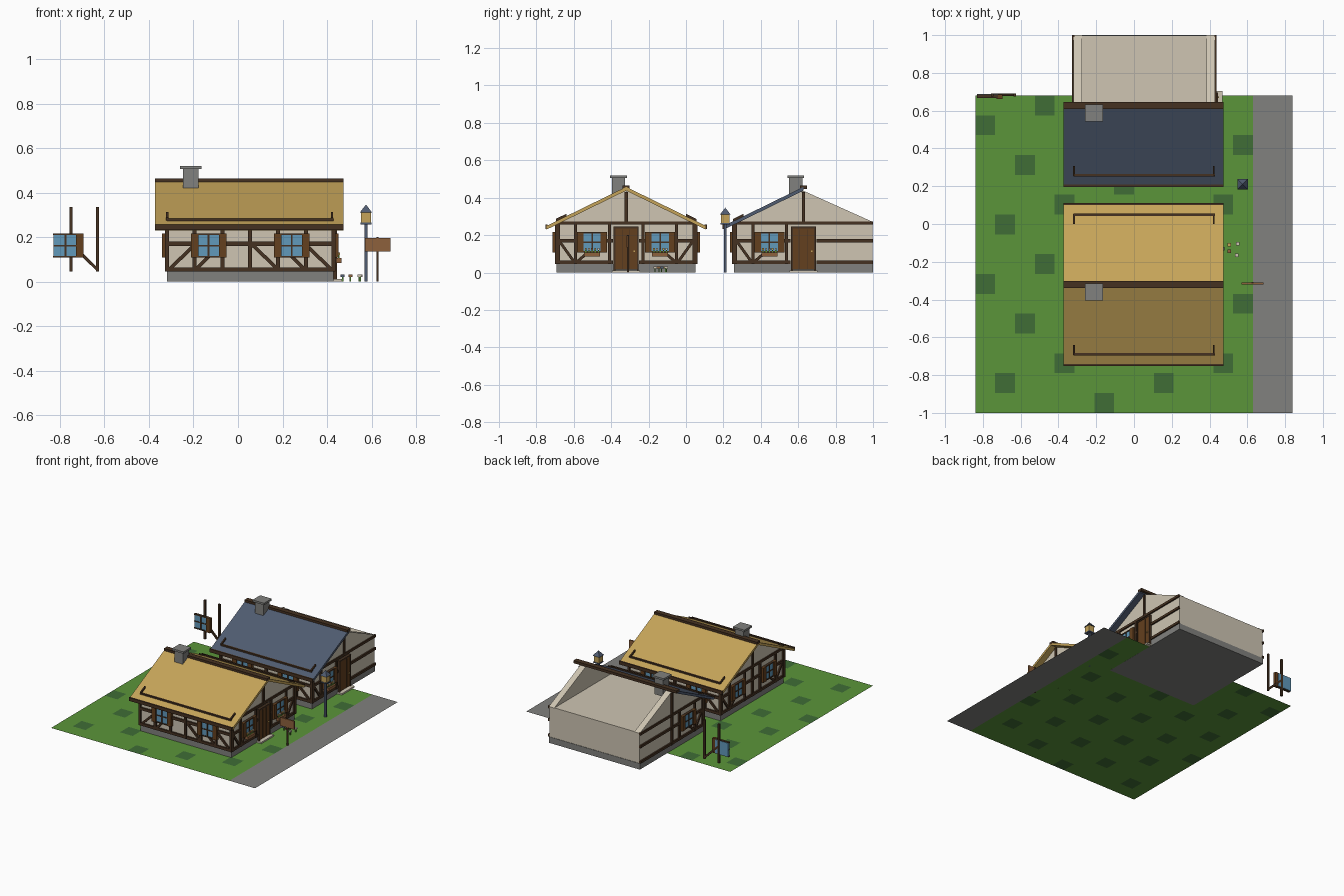
import bpy, bmesh, math
from mathutils import Matrix, Vector

cube = bpy.data.objects.get("Cube")
if cube:
    bpy.data.objects.remove(cube)


def material(name, rgb):
    m = bpy.data.materials.new(name)
    m.use_nodes = True
    col = (*rgb, 1)
    m.diffuse_color = col
    m.node_tree.nodes["Principled BSDF"].inputs["Base Color"].default_value = col
    return m


GRASS = material("grass", (.105, .3, .042))
DARK_GRASS = material("dark_grass", (.05, .155, .037))
STONE = material("stone", (.22, .22, .21))
PLASTER = material("plaster", (.62, .56, .45))
TIMBER = material("dark_timber", (.06, .031, .015))
DOOR = material("door_wood", (.125, .05, .013))
LIGHT_WOOD = material("light_wood", (.27, .12, .046))
GLASS = material("window_glass", (.12, .32, .5))
THATCH = material("thatch", (.56, .37, .1))
SLATE = material("slate", (.08, .107, .165))

parts = {}


def part(name, mat):
    if name not in parts:
        parts[name] = (bmesh.new(), mat)
    return parts[name][0]


def box(name, mat, lo, hi, frame=Matrix()):
    lo, hi = Vector(lo), Vector(hi)
    m = frame @ Matrix.Translation((lo + hi) / 2) @ Matrix.Diagonal((*(hi - lo), 1))
    bmesh.ops.create_cube(part(name, mat), size=1, matrix=m)


def prism(name, mat, outline, x0, x1):
    """Extrude a (y, z) outline along x."""
    bm = part(name, mat)
    a = [bm.verts.new((x0, y, z)) for y, z in outline]
    b = [bm.verts.new((x1, y, z)) for y, z in outline]
    bm.faces.new(a)
    bm.faces.new(b)
    for i in range(len(a)):
        j = (i + 1) % len(a)
        bm.faces.new((a[i], a[j], b[j], b[i]))


def beam(name, frame, u0, z0, u1, z1, w=.018, out=.009):
    """Timber lying on a wall; local x runs along it, local -y points outwards."""
    length = math.hypot(u1 - u0, z1 - z0)
    turn = Matrix.Rotation(-math.atan2(z1 - z0, u1 - u0), 4, 'Y')
    m = frame @ Matrix.Translation(((u0 + u1) / 2, 0, (z0 + z1) / 2)) @ turn
    box(name, TIMBER, (-length / 2, -out, -w / 2), (length / 2, .005, w / 2), m)


def window(name, frame, u, shutters=(-1, 1)):
    z0, z1 = .112, .213
    box(name + "_glass", GLASS, (u - .055, -.014, z0), (u + .055, .004, z1), frame)
    box(name + "_frame", TIMBER, (u - .004, -.018, z0), (u + .004, 0, z1), frame)
    box(name + "_frame", TIMBER, (u - .055, -.018, .159), (u + .055, 0, .166), frame)
    for z in (z0, z1):
        box(name + "_frame", TIMBER, (u - .056, -.018, z - .004), (u + .056, 0, z + .004), frame)
    for s in shutters:
        c = u + s * .063
        box(name + "_shutters", DOOR, (c - .017, -.022, z0 - .004), (c + .017, 0, z1 + .004), frame)


def flower_box(name, frame, u):
    box(name + "_flower_box", LIGHT_WOOD, (u - .043, -.036, .085), (u + .043, -.01, .107), frame)
    for i, mat in enumerate((THATCH, PLASTER, LIGHT_WOOD, THATCH, PLASTER)):
        c = u + (i - 2) * .017
        box(name + "_box_stems", GRASS, (c - .003, -.025, .105), (c + .003, -.02, .122), frame)
        box(f"{name}_blooms_{mat.name}", mat, (c - .005, -.028, .12), (c + .005, -.018, .132), frame)


CX, HX, HY = .055, .375, .372


def wall_frame(cy, side):
    dist = HX if side % 2 else HY
    return Matrix.Translation((CX, cy, 0)) @ Matrix.Rotation(side * math.pi / 2, 4, 'Z') \
        @ Matrix.Translation((0, -dist, 0))


def long_wall(name, f):
    """Seven posts, rails, braces and two shuttered windows."""
    t = name + "_timbers"
    for k in range(7):
        beam(t, f, -HX + k * .125, .045, -HX + k * .125, .27)
    for z in (.055, .17, .262):
        beam(t, f, -HX, z, HX, z, .02, .008)
    for s in (-1, 1):
        beam(t, f, s * .36, .06, s * .25, .165, .016, .007)
        beam(t, f, s * .01, .165, s * .12, .06, .016, .007) if s > 0 else None
        beam(t, f, s * .24, .06, s * .135, .165, .016, .007)
        window(name, f, s * .187)


def gable_wall(name, f, halves, door):
    """Rails and king post, with a window and bracing on each listed half."""
    t = name + "_timbers"
    for z in (.055, .17, .265):
        for s in (-1, 1):
            beam(t, f, s * (.07 if door else 0), z, s * HY, z, .018, .008)
    beam(t, f, -.08, .265, .08, .265, .018, .008)
    beam(t, f, 0, .27, 0, .43, .018)
    for s in halves:
        for u in (HY - .009, .27, .09):
            beam(t, f, s * u, .045, s * u, .26, .016)
        beam(t, f, s * .355, .165, s * .28, .06, .015, .007)
        beam(t, f, s * .26, .06, s * .19, .12, .015, .007)
        window(name, f, s * .182)
        if door:
            flower_box(name, f, s * .182)
    if door:
        box(name + "_door", DOOR, (-.058, -.012, .015), (.058, .003, .235), f)
        for s in (-1, 1):
            beam(name + "_door_frame", f, s * .062, .012, s * .062, .24, .01, .016)
            box(name + "_door_grooves", TIMBER, (s * .02 - .001, -.014, .02), (s * .02 + .001, 0, .23), f)
        beam(name + "_door_frame", f, -.067, .24, .067, .24, .01, .016)
        box(name + "_door_knob", THATCH, (.04, -.02, .11), (.048, -.01, .118), f)
        box(name + "_doorstep", PLASTER, (-.075, -.038, .001), (.075, 0, .012), f)
    else:
        beam(t, f, 0, .045, 0, .26)


def house(name, cy, roof_mat, slopes, base):
    x0, x1 = CX - HX, CX + HX
    box(name + "_foundation", STONE, (x0, cy - HY, base), (x1, cy + HY, .045))
    box(name + "_walls", PLASTER, (x0 + .003, cy - HY + .003, .045), (x1 - .003, cy + HY - .003, .27))
    for a, b in ((x0, x0 + .045), (x1 - .045, x1)):
        prism(name + "_gables", PLASTER, ((cy - HY, .27), (cy + HY, .27), (cy, .437)), a, b)

    # Walls: front, right, back, left
    halves = (-1, 1) if len(slopes) == 2 else (-1,)
    long_wall(name + "_front", wall_frame(cy, 0))
    gable_wall(name + "_right", wall_frame(cy, 1), halves, True)
    if len(slopes) == 2:
        long_wall(name + "_back", wall_frame(cy, 2))
    gable_wall(name + "_left", wall_frame(cy, 3), [-s for s in halves], False)

    # Roof slopes with eave boards, wall plates and rafter ends
    r0, r1 = x0 - .053, x1 + .045
    for s in slopes:
        prism(name + "_roof", roof_mat, [(cy + s * u, z) for u, z in
              ((0, .438), (0, .458), (.425, .25), (.425, .23))], r0, r1)
        e = sorted((cy + s * .42, cy + s * .432))
        box(name + "_eave_board", TIMBER, (r0, e[0], .233), (r1, e[1], .258))
        p = sorted((cy + s * .362, cy + s * .376))
        box(name + "_wall_plate", TIMBER, (x0, p[0], .262), (x1, p[1], .285))
        for x in (x0, x1 - .01):
            prism(name + "_rafter_ends", TIMBER, [(cy + s * u, z) for u, z in
                  ((.374, .265), (.374, .288), (.32, .314), (.32, .29))], x - .003, x + .007)
    box(name + "_ridge_beam", TIMBER, (r0, cy - .019, .446), (r1, cy + .019, .465))

    # Chimney
    box(name + "_chimney", STONE, (-.247, cy - .076, .38), (-.177, cy - .006, .508))
    box(name + "_chimney_cap", STONE, (-.26, cy - .086, .506), (-.165, cy + .004, .52))


house("thatched_house", -.32, THATCH, (-1, 1), .001)
house("slate_house", .628, SLATE, (-1,), 0)

# Ground: tiles with a repeating dark patch and a road strip on the right
bm = bmesh.new()
N, CELL = 16, .105
grid = [[bm.verts.new((i * CELL - .84, j * CELL - 1, .0005)) for j in range(N + 1)] for i in range(N + 1)]
for i in range(N):
    for j in range(N):
        f = bm.faces.new((grid[i][j], grid[i + 1][j], grid[i + 1][j + 1], grid[i][j + 1]))
        f.material_index = 2 if i > 13 else int((3 * i + 6 - j) % 8 == 0)
mesh = bpy.data.meshes.new("ground")
bm.to_mesh(mesh)
bm.free()
for m in (GRASS, DARK_GRASS, STONE):
    mesh.materials.append(m)
bpy.context.collection.objects.link(bpy.data.objects.new("ground", mesh))

# Lamp post
lx, ly = .575, .21
box("lamp_post", SLATE, (lx - .007, ly - .007, 0), (lx + .007, ly + .007, .265))
box("lamp_lantern", THATCH, (lx - .022, ly - .022, .262), (lx + .022, ly + .022, .312))
box("lamp_base", SLATE, (lx - .025, ly - .025, .258), (lx + .025, ly + .025, .266))
bmesh.ops.create_cone(part("lamp_roof", SLATE), cap_ends=True, segments=4, radius1=.039, radius2=0,
                      depth=.036, matrix=Matrix.Translation((lx, ly, .329)) @ Matrix.Rotation(math.pi / 4, 4, 'Z'))

# Signboard
box("sign_post", TIMBER, (.622, -.316, 0), (.632, -.306, .2))
box("sign_board", LIGHT_WOOD, (.57, -.319, .135), (.685, -.309, .197))

# Garden flowers
for x, y, mat in ((.505, -.11, THATCH), (.55, -.105, PLASTER), (.505, -.145, LIGHT_WOOD),
                  (.545, -.165, PLASTER), (.47, -.13, SLATE)):
    box("flower_stems", GRASS, (x - .003, y - .003, 0), (x + .003, y + .003, .024))
    box("flower_heads_" + mat.name, mat, (x - .009, y - .009, .022), (x + .009, y + .009, .032))

# Loose timber frame with a window at the back corner
loose = Matrix.Translation((-.775, .685, 0))
for u in (.025, .143):
    beam("loose_frame", loose, u, .045, u, .335, .014)
beam("loose_frame", loose, .03, .165, .143, .055, .014, .007)
window("loose", loose, 0, (1,))

# Turn each collected part into an object
for name, (bm, mat) in parts.items():
    bmesh.ops.recalc_face_normals(bm, faces=bm.faces)
    mesh = bpy.data.meshes.new(name)
    bm.to_mesh(mesh)
    bm.free()
    mesh.materials.append(mat)
    bpy.context.collection.objects.link(bpy.data.objects.new(name, mesh))
